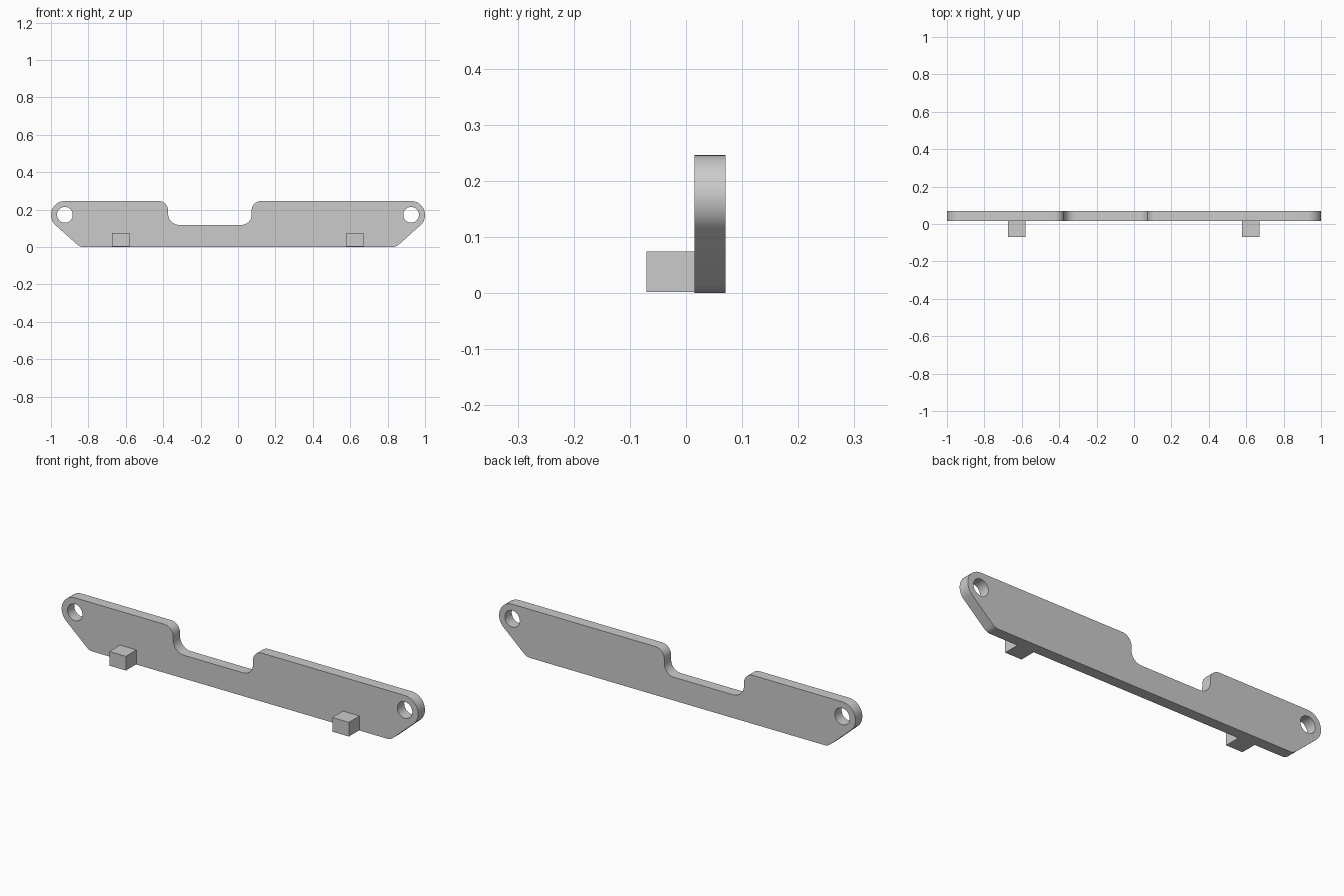
import bpy, bmesh, math
from mathutils import Vector

cube = bpy.data.objects.get("Cube")
if cube:
    bpy.data.objects.remove(cube, do_unlink=True)

GREY = (0.6, 0.6, 0.6, 1)
mat = bpy.data.materials.new("plain grey")
mat.use_nodes = True
mat.diffuse_color = GREY
mat.node_tree.nodes["Principled BSDF"].inputs["Base Color"].default_value = GREY

BACK, FRONT = 0.07, 0.015


def rounded(corners, steps=10):
    """Replace every (x, z, radius) corner with a tangent arc."""
    points = []
    for i, (x, z, r) in enumerate(corners):
        p = Vector((x, z))
        a = (Vector(corners[i - 1][:2]) - p).normalized()
        b = (Vector(corners[(i + 1) % len(corners)][:2]) - p).normalized()
        half = math.acos(a.dot(b)) / 2
        centre = p + (a + b).normalized() * r / math.sin(half)
        start = p + a * r / math.tan(half) - centre
        end = p + b * r / math.tan(half) - centre
        for k in range(steps + 1):
            # Equal-angle blend between the two tangent points
            t, sweep = k / steps, math.pi - 2 * half
            points.append(centre + (start * math.sin((1 - t) * sweep)
                                    + end * math.sin(t * sweep)) / math.sin(sweep))
    return points


def circle(x, z, r, count=40):
    return [Vector((x + r * math.cos(k * math.tau / count),
                    z + r * math.sin(k * math.tau / count))) for k in range(count)]


def prism(name, loops, y0, y1):
    """Fill an x-z outline (with optional hole loops) and extrude it along y."""
    bm = bmesh.new()
    for loop in loops:
        verts = [bm.verts.new((p.x, y0, p.y)) for p in loop]
        for i, v in enumerate(verts):
            bm.edges.new((verts[i - 1], v))
    bmesh.ops.triangle_fill(bm, use_beauty=True, edges=bm.edges[:], normal=(0, -1, 0))
    cap = bm.faces[:]
    grown = bmesh.ops.extrude_face_region(bm, geom=cap, use_keep_orig=True)["geom"]
    bmesh.ops.translate(bm, vec=(0, y1 - y0, 0),
                        verts=[g for g in grown if isinstance(g, bmesh.types.BMVert)])
    bmesh.ops.recalc_face_normals(bm, faces=bm.faces[:])
    mesh = bpy.data.meshes.new(name)
    bm.to_mesh(mesh)
    bm.free()
    mesh.materials.append(mat)
    obj = bpy.data.objects.new(name, mesh)
    bpy.context.collection.objects.link(obj)
    return obj


# Plate outline: rounded ends, chamfered feet and an off-centre notch
END_R, TOP, FLOOR = 0.0745, 0.246, 0.118
outline = rounded([
    (-0.845, 0, 0.05), (0.845, 0, 0.05),
    (1, 0.138, END_R), (1, TOP, END_R),
    (0.073, TOP, 0.05), (0.073, FLOOR, 0.055),
    (-0.374, FLOOR, 0.06), (-0.374, TOP, 0.05),
    (-1, TOP, END_R), (-1, 0.138, END_R),
])

# Screw holes through both ends
holes = [circle(side * 0.9255, 0.172, 0.042) for side in (-1, 1)]
plate = prism("mounting_plate", [outline] + holes, FRONT, BACK)

bpy.ops.object.select_all(action="DESELECT")
plate.select_set(True)
bpy.context.view_layer.objects.active = plate
bpy.ops.object.shade_smooth_by_angle(angle=math.radians(30))

# Locating pegs on the front face
W, LOW, HIGH = 0.0465, 0.002, 0.074
for name, x in (("right_peg", -0.6265), ("left_peg", 0.6245)):
    square = [Vector(p) for p in ((x - W, LOW), (x + W, LOW), (x + W, HIGH), (x - W, HIGH))]
    prism(name, [square], -0.07, FRONT)
